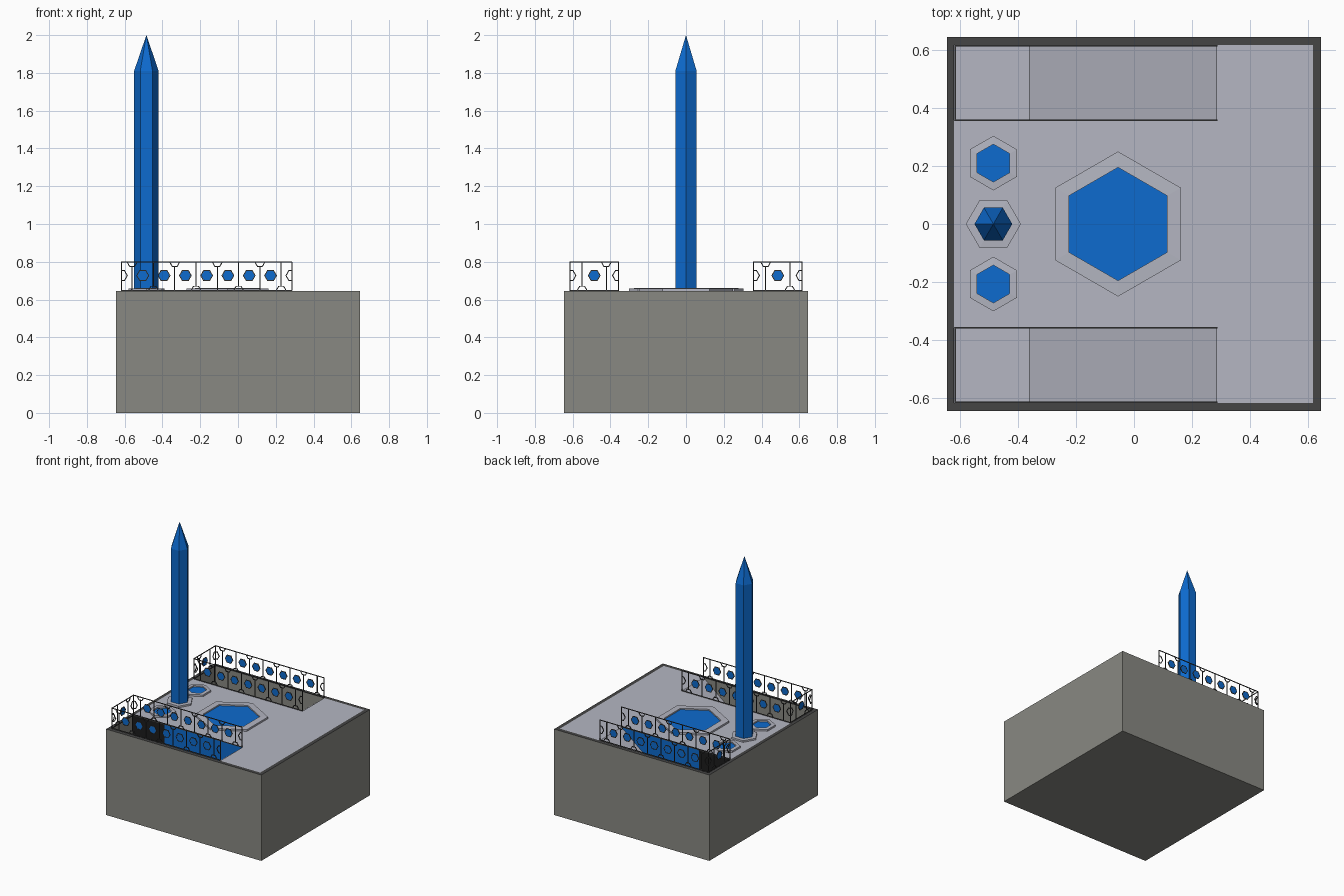
import bpy, bmesh, math
from mathutils import Vector, Matrix

if "Cube" in bpy.data.objects:
    bpy.data.objects.remove(bpy.data.objects["Cube"])


def material(name, rgb):
    m = bpy.data.materials.new(name)
    m.diffuse_color = (*rgb, 1)
    m.use_nodes = True
    m.node_tree.nodes["Principled BSDF"].inputs["Base Color"].default_value = m.diffuse_color
    return m


CONCRETE = material("concrete_grey", (0.25, 0.25, 0.225))
FLOOR = material("pale_paving", (0.46, 0.47, 0.54))
DARK = material("dark_metal", (0.06, 0.06, 0.06))
BLUE = material("crystal_blue", (0.004, 0.145, 0.62))
BLACK = material("doorway_black", (0.012, 0.012, 0.012))

H = 0.645            # half width of the block, also its height
X0, X1 = -0.62, 0.285  # stairwell length
XL = -0.36           # foot of the ramp
YI, YO = 0.358, 0.617  # stairwell width
ZB = 0.13            # landing height


def finish(name, bm, mats):
    me = bpy.data.meshes.new(name)
    bm.to_mesh(me)
    bm.free()
    for m in mats:
        me.materials.append(m)
    ob = bpy.data.objects.new(name, me)
    bpy.context.collection.objects.link(ob)
    return ob


def face(bm, pts, facing, mat):
    f = bm.faces.new([bm.verts.new(p) for p in pts])
    f.normal_update()
    if f.normal.dot(Vector(facing)) < 0:
        f.normal_flip()
    f.material_index = mat


def flat(bm, xa, xb, ya, yb, z, mat):
    face(bm, [(xa, ya, z), (xb, ya, z), (xb, yb, z), (xa, yb, z)], (0, 0, 1), mat)


def bar(bm, p, q, t, mat=0):
    """Square bar between two points."""
    p, q = Vector(p), Vector(q)
    d = q - p
    m = (Matrix.Translation((p + q) / 2) @ d.to_track_quat('Z', 'Y').to_matrix().to_4x4()
         @ Matrix.Diagonal((t, t, d.length + t * 0.5, 1)))
    for v in bmesh.ops.create_cube(bm, size=1, matrix=m)["verts"]:
        for f in v.link_faces:
            f.material_index = mat


def hexagon(cx, cy, r, z, turn):
    return [(cx + r * math.cos(math.radians(60 * i + turn)),
             cy + r * math.sin(math.radians(60 * i + turn)), z) for i in range(6)]


def loft(bm, loops, mats, closed=False):
    """Quads between successive hexagon loops."""
    rows = [[bm.verts.new(p) for p in l] for l in loops]
    for k in range(len(rows) - 1):
        for i in range(6):
            j = (i + 1) % 6
            f = bm.faces.new((rows[k][i], rows[k][j], rows[k + 1][j], rows[k + 1][i]))
            f.material_index = mats[k]
    return rows


# Block with dark rim, paving and two sunken ramps
bm = bmesh.new()
c = [(-H, -H), (H, -H), (H, H), (-H, H)]
for i in range(4):
    a, b = c[i], c[(i + 1) % 4]
    face(bm, [(*a, 0), (*b, 0), (*b, H), (*a, H)], (a[0] + b[0], a[1] + b[1], 0), 0)
face(bm, [(*p, 0) for p in c], (0, 0, -1), 0)
flat(bm, -H, X0, -H, H, H, 2)
flat(bm, YO, H, -H, H, H, 2)
flat(bm, X0, YO, -YI, YI, H, 1)
for s in (-1, 1):
    yi, yo = s * YI, s * YO
    flat(bm, X0, YO, yo, s * H, H, 2)
    flat(bm, X1, YO, yi, yo, H, 1)
    flat(bm, X0, XL, yi, yo, ZB, 1)
    face(bm, [(XL, yi, ZB), (X1, yi, H), (X1, yo, H), (XL, yo, ZB)], (0, 0, 1), 1)
    face(bm, [(XL, yi, ZB), (X1, yi, H), (XL, yi, H)], (0, s, 0), 3)
    face(bm, [(X0, yi, ZB), (XL, yi, ZB), (XL, yi, H), (X0, yi, H)], (0, s, 0), 4)
    face(bm, [(X0, yo, ZB), (XL, yo, ZB), (X1, yo, H), (X0, yo, H)], (0, -s, 0), 0)
    face(bm, [(X0, yi, ZB), (X0, yo, ZB), (X0, yo, H), (X0, yi, H)], (1, 0, 0), 0)
finish("base_block", bm, [CONCRETE, FLOOR, DARK, BLUE, BLACK])


# Hexagonal pools: raised frame with a blue pane
def pool(name, cx, cy, ro, ri):
    bm = bmesh.new()
    rows = loft(bm, [hexagon(cx, cy, r, z, 30) for r, z in
                     ((ro, H), (ro, 0.658), (ri, 0.660), (ri, 0.650))], [0, 0, 0])
    bm.faces.new(rows[-1]).material_index = 1
    finish(name, bm, [FLOOR, BLUE])


pool("large_pool", -0.055, 0, 0.25, 0.195)
pool("small_pool_front", -0.485, -0.207, 0.094, 0.065)
pool("small_pool_back", -0.485, 0.21, 0.094, 0.065)

# Obelisk plinth and obelisk
bm = bmesh.new()
rows = loft(bm, [hexagon(-0.485, 0, r, z, 0) for r, z in
                 ((0.095, H), (0.095, 0.658), (0.06, 0.660))], [0, 0])
finish("obelisk_plinth", bm, [FLOOR])
bm = bmesh.new()
rows = loft(bm, [hexagon(-0.485, 0, 0.065, z, 0) for z in (H, 1.81)], [0])
tip = bm.verts.new((-0.485, 0, 2.0))
for i in range(6):
    bm.faces.new((rows[1][i], rows[1][(i + 1) % 6], tip))
finish("obelisk", bm, [BLUE])


# Railing panel: frame, rods, framed blue hexagons, half hexagons
def railing(name, start, direction, length, count):
    bm = bmesh.new()
    start, d = Vector(start), Vector(direction)
    zb, zt, zm, t = H + 0.003, 0.798, 0.727, 0.005
    pitch = length / (count + 1)

    def P(u, z):
        return start + d * u + Vector((0, 0, z))

    def chain(pts):
        for a, b in zip(pts, pts[1:]):
            bar(bm, P(*a), P(*b), t)

    def arc(u, z, r, a0, a1):
        return [(u + r * math.cos(math.radians(a)), z + r * math.sin(math.radians(a)))
                for a in range(a0, a1 + 1, 60)]

    chain([(0, zb), (length, zb), (length, zt), (0, zt), (0, zb)])
    for k in range(1, count + 1):
        u = k * pitch
        chain(arc(u, zm, 0.031, 0, 360))
        n = d.cross(Vector((0, 0, 1))) * 0.002
        pts = [P(*p) for p in arc(u, zm, 0.028, 0, 300)]
        loft_rows = loft(bm, [[p - n for p in pts], [p + n for p in pts]], [1])
        for r in loft_rows:
            bm.faces.new(r).material_index = 1
    for k in range(count + 1):
        u = (k + 0.5) * pitch
        if k % 2:
            chain([(u, zb + 0.022), (u, zt)])
            chain(arc(u, zb, 0.026, 0, 180))
        else:
            chain([(u, zb), (u, zt - 0.022)])
            chain(arc(u, zt, 0.026, 180, 360))
    a = arc(0, zm, 0.031, -60, 60)
    chain([(0, a[0][1])] + a + [(0, a[-1][1])])
    a = arc(length, zm, 0.031, 120, 240)
    chain([(length, a[0][1])] + a + [(length, a[-1][1])])
    bmesh.ops.recalc_face_normals(bm, faces=bm.faces)
    ob = finish(name, bm, [DARK, BLUE])
    mod = ob.modifiers.new("both_sides", 'MIRROR')
    mod.use_axis = (False, True, False)
    mod.use_mirror_merge = False


railing("outer_railing", (-0.617, 0.614, 0), (1, 0, 0), 0.902, 7)
railing("inner_railing", (-0.617, 0.358, 0), (1, 0, 0), 0.902, 7)
railing("end_railing", (-0.617, 0.358, 0), (0, 1, 0), 0.256, 1)
